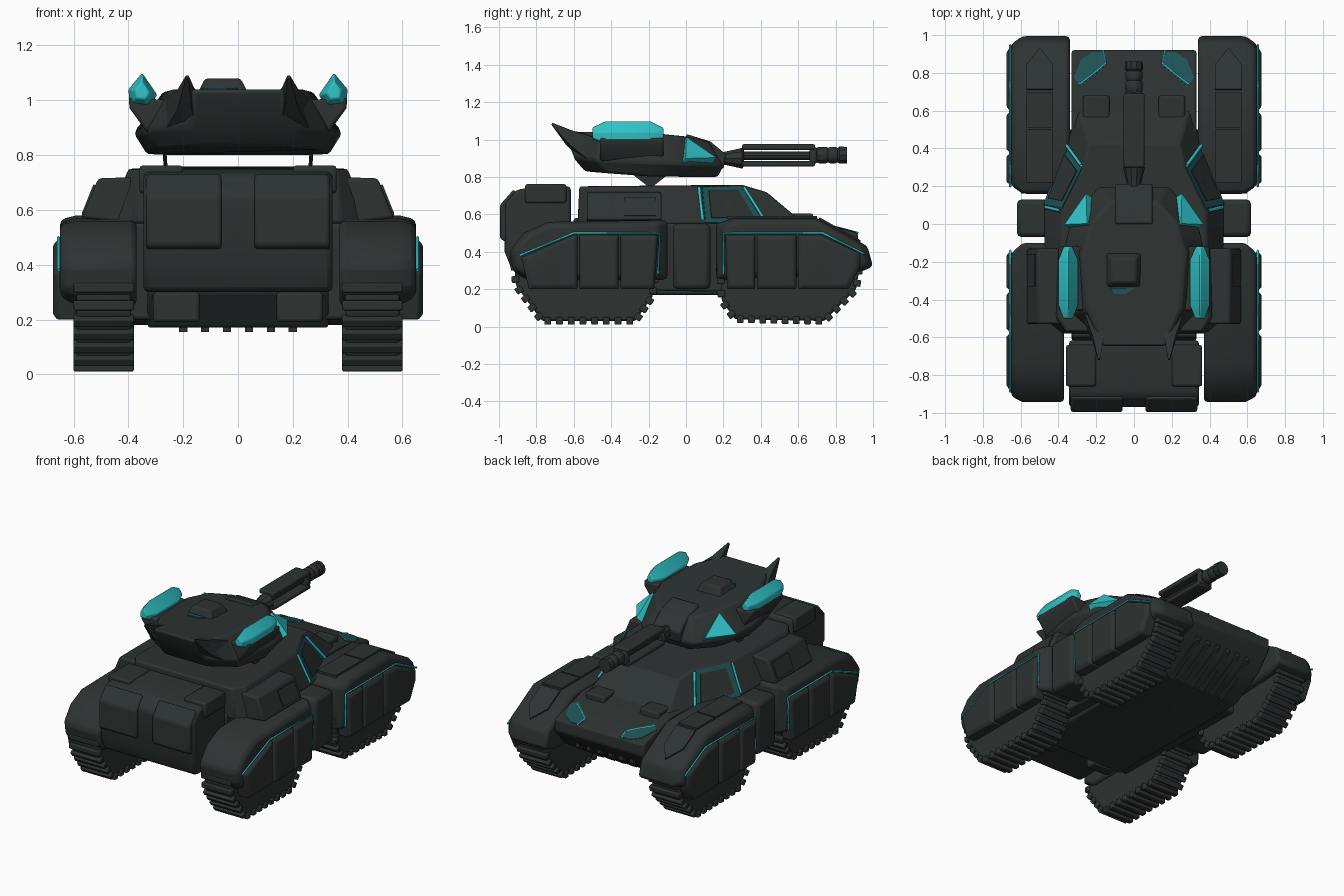
import bpy, bmesh, math
from mathutils import Vector, Matrix

cube = bpy.data.objects.get("Cube")
if cube:
    bpy.data.objects.remove(cube, do_unlink=True)


def material(name, rgb):
    m = bpy.data.materials.new(name)
    m.use_nodes = True
    m.diffuse_color = (*rgb, 1)
    m.node_tree.nodes["Principled BSDF"].inputs["Base Color"].default_value = (*rgb, 1)
    return m


DARK = material("dark armour", (0.026, 0.033, 0.032))
CYAN = material("bright cyan", (0.03, 0.55, 0.58))
TEAL = material("dim teal", (0.014, 0.085, 0.09))
made = []


def finish(name, bm, mat, mirror, bevel):
    bmesh.ops.recalc_face_normals(bm, faces=bm.faces)
    mesh = bpy.data.meshes.new(name)
    bm.to_mesh(mesh)
    bm.free()
    mesh.materials.append(mat)
    ob = bpy.data.objects.new(name, mesh)
    bpy.context.collection.objects.link(ob)
    if mirror:
        ob.modifiers.new("Mirror", "MIRROR").use_mirror_merge = False
    if bevel:
        b = ob.modifiers.new("Bevel", "BEVEL")
        b.width, b.segments, b.limit_method = bevel, 2, "ANGLE"
    made.append(ob)
    return ob


def loft(name, rings, mat=DARK, mirror=False, bevel=0.012):
    """Skin a list of equal-length point rings and cap both ends."""
    bm = bmesh.new()
    vs = [[bm.verts.new(p) for p in r] for r in rings]
    for a, b in zip(vs, vs[1:]):
        for i in range(len(a)):
            j = (i + 1) % len(a)
            bm.faces.new((a[i], a[j], b[j], b[i]))
    bm.faces.new(vs[0])
    bm.faces.new(vs[-1])
    return finish(name, bm, mat, mirror, bevel)


def side_ring(profile, x, scale=1.0):
    """Place a (y, z) profile at x, shrunk about its centre."""
    cy = sum(p[0] for p in profile) / len(profile)
    cz = sum(p[1] for p in profile) / len(profile)
    return [(x, cy + (y - cy) * scale, cz + (z - cz) * scale) for y, z in profile]


def prism(name, profile, x0, x1, **kw):
    return loft(name, [side_ring(profile, x0), side_ring(profile, x1)], **kw)


def box(name, x0, x1, y0, y1, z0, z1, **kw):
    return prism(name, [(y0, z0), (y1, z0), (y1, z1), (y0, z1)], x0, x1, **kw)


def plate(name, pts, mat=DARK, t=0.008, sink=0.004, mirror=True, bevel=0):
    """Flat plate on a surface, raised outward from the model's core."""
    pts = [Vector(p) for p in pts]
    n = (pts[1] - pts[0]).cross(pts[2] - pts[0]).normalized()
    if n.dot(sum(pts, Vector()) / len(pts) - Vector((0, 0, 0.4))) < 0:
        n = -n
    return loft(name, [[p - n * sink for p in pts], [p + n * t for p in pts]], mat, mirror, bevel)


def stroke(name, pts, width=0.006):
    """Thin glowing line along a path, mirrored to the other side."""
    cu = bpy.data.curves.new(name, "CURVE")
    cu.dimensions, cu.bevel_depth, cu.bevel_resolution = "3D", width, 0
    sp = cu.splines.new("POLY")
    sp.points.add(len(pts) - 1)
    for p, co in zip(sp.points, pts):
        p.co = (*co, 1)
    cu.materials.append(CYAN)
    ob = bpy.data.objects.new(name, cu)
    bpy.context.collection.objects.link(ob)
    ob.modifiers.new("Mirror", "MIRROR").use_mirror_merge = False


def both(half):
    return half + [(-x, y, z) for x, y, z in reversed(half)]


# Hull, nose and ribs
prism("hull", [(-0.62, 0.3), (-0.52, 0.17), (0.6, 0.17), (0.82, 0.3), (0.92, 0.42),
               (0.92, 0.5), (0.62, 0.58), (-0.6, 0.58)], -0.33, 0.33)
prism("hull_side", [(-0.55, 0.2), (0.5, 0.18), (0.5, 0.55), (-0.55, 0.55)], 0.3, 0.41, mirror=True)
box("mid_block", 0.38, 0.62, -0.07, 0.13, 0.2, 0.55, mirror=True, bevel=0.025)
for i in range(6):
    x = -0.2 + i * 0.08
    prism("nose_rib", [(0.6, 0.155), (0.86, 0.32), (0.86, 0.36), (0.6, 0.2)], x - 0.015, x + 0.015, bevel=0)

# Cabin
loft("cabin", [both([(0.3, 0.62, 0.56), (0.36, 0.42, 0.55), (0.48, 0.1, 0.55), (0.48, -0.5, 0.55), (0.38, -0.58, 0.55)]),
               both([(0.24, 0.43, 0.72), (0.27, 0.3, 0.75), (0.38, 0.08, 0.75), (0.4, -0.5, 0.75), (0.36, -0.57, 0.75)])])
w = [Vector(p) for p in [(0.48, 0.1, 0.55), (0.36, 0.42, 0.55), (0.27, 0.3, 0.75), (0.38, 0.08, 0.75)]]
mid = sum(w, Vector()) / 4
plate("window_frame", [mid + (p - mid) * 0.96 for p in w], TEAL, t=0.004)
plate("window_pane", [mid + (p - mid) * 0.72 for p in w], DARK, t=0.009)
stroke("window_front_light", [(0.36, 0.42, 0.57), (0.28, 0.31, 0.745)], 0.009)
stroke("window_rear_light", [(0.47, 0.09, 0.57), (0.39, 0.07, 0.745)], 0.009)

# Side boxes above the rear tracks
section = [(0.37, 0.72), (0.51, 0.715), (0.57, 0.57), (0.4, 0.55)]
loft("side_box", [[(x, y, z) for x, z in section] for y in (-0.53, -0.13)], mirror=True)
plate("side_hatch", [(0.52, -0.33, 0.69), (0.52, -0.16, 0.69), (0.56, -0.16, 0.59), (0.56, -0.33, 0.59)], t=0.008)

# Rear engine box
prism("engine_box", [(-0.615, 0.3), (-0.93, 0.3), (-0.97, 0.4), (-0.97, 0.66), (-0.91, 0.73),
                     (-0.8, 0.75), (-0.615, 0.75)], -0.345, 0.345, bevel=0.02)
prism("engine_plate", [(-0.94, 0.44), (-0.995, 0.47), (-0.995, 0.65), (-0.92, 0.735), (-0.9, 0.7)],
      0.06, 0.335, mirror=True)
box("engine_top_pad", 0.2, 0.36, -0.86, -0.64, 0.66, 0.762, mirror=True)
box("rear_skirt", 0.14, 0.31, -0.63, -0.55, 0.19, 0.3, mirror=True)

# Track pods
PODS = {
    "rear": dict(
        inner=0.37,
        fender=[(-0.93, 0.3), (-0.945, 0.4), (-0.87, 0.5), (-0.74, 0.56), (-0.1, 0.57), (-0.1, 0.25), (-0.85, 0.25)],
        track=[(-0.92, 0.35), (-0.91, 0.22), (-0.77, 0.03), (-0.27, 0.03), (-0.18, 0.16), (-0.15, 0.35)],
        panels=[[(-0.88, 0.37), (-0.6, 0.49), (-0.58, 0.49), (-0.58, 0.2), (-0.84, 0.2)],
                [(-0.57, 0.49), (-0.36, 0.49), (-0.36, 0.2), (-0.57, 0.2)],
                [(-0.35, 0.49), (-0.15, 0.49), (-0.17, 0.2), (-0.35, 0.2)]],
        line=[(-0.89, 0.38), (-0.6, 0.5), (-0.14, 0.5), (-0.15, 0.28)]),
    "front": dict(
        inner=0.34,
        fender=[(0.16, 0.25), (0.16, 0.55), (0.25, 0.58), (0.7, 0.58), (0.97, 0.43), (1.0, 0.32), (0.9, 0.28)],
        track=[(0.18, 0.35), (0.19, 0.14), (0.26, 0.04), (0.74, 0.03), (0.91, 0.2), (0.93, 0.33)],
        panels=[[(0.21, 0.49), (0.37, 0.49), (0.37, 0.2), (0.22, 0.2)],
                [(0.38, 0.49), (0.59, 0.49), (0.59, 0.2), (0.38, 0.2)],
                [(0.6, 0.49), (0.72, 0.49), (0.93, 0.39), (0.93, 0.32), (0.87, 0.2), (0.6, 0.2)]],
        line=[(0.2, 0.28), (0.2, 0.5), (0.73, 0.5), (0.95, 0.39)]),
}
for where, pod in PODS.items():
    f = pod["fender"]
    loft(where + "_fender", [side_ring(f, pod["inner"]), side_ring(f, 0.59), side_ring(f, 0.65, 0.9)],
         mirror=True, bevel=0.02)
    prism(where + "_track", pod["track"], 0.39, 0.59, mirror=True)
    for p in pod["panels"]:
        loft(where + "_skirt_panel", [side_ring(p, 0.59), side_ring(p, 0.66), side_ring(p, 0.675, 0.86)],
             mirror=True, bevel=0.006)
    stroke(where + "_skirt_light", [(0.655, y, z) for y, z in pod["line"]])
    # Tread lugs spaced along the running surface
    bm = bmesh.new()
    for (y0, z0), (y1, z1) in zip(pod["track"], pod["track"][1:]):
        a, b = Vector((0.49, y0, z0)), Vector((0.49, y1, z1))
        n = max(1, round((b - a).length / 0.062))
        for i in range(n):
            m = (Matrix.Translation(a.lerp(b, (i + 0.5) / n))
                 @ Matrix.Rotation(math.atan2(z1 - z0, y1 - y0), 4, "X")
                 @ Matrix.Diagonal((0.22, 0.036, 0.04, 1)))
            bmesh.ops.create_cube(bm, size=1, matrix=m)
    finish(where + "_tread_lugs", bm, DARK, True, 0.006)

# Raised plates on fenders and front deck
for y0, y1, tip in ((0.22, 0.5, 0.22), (0.51, 0.7, 0.7)):
    plate("fender_plate", [(0.43, y0, 0.58), (0.57, y0, 0.58), (0.57, y1, 0.58), (0.43, y1, 0.58)], t=0.012)
plate("fender_tip_plate", [(0.43, 0.71, 0.575), (0.57, 0.71, 0.575), (0.57, 0.84, 0.502),
                           (0.5, 0.93, 0.452), (0.43, 0.84, 0.502)], t=0.01)
box("deck_pad", 0.13, 0.27, 0.46, 0.68, 0.5, 0.605, mirror=True)


def nose(x, y):
    return (x, y, 0.58 - (y - 0.62) * 0.267)


plate("nose_patch", [nose(0.15, 0.91), nose(0.15, 0.84), nose(0.28, 0.73), nose(0.32, 0.77),
                     nose(0.28, 0.87), nose(0.22, 0.91)], TEAL, t=0.003)
stroke("nose_light", [nose(0.165, 0.92), nose(0.15, 0.85), nose(0.21, 0.8), nose(0.29, 0.74)])

# Turret
loft("turret", [
    both([(0.14, 0.17, 0.8), (0.26, 0.05, 0.8), (0.33, -0.2, 0.8), (0.3, -0.42, 0.82), (0.15, -0.54, 0.83)]),
    both([(0.19, 0.2, 0.86), (0.34, 0.02, 0.87), (0.38, -0.16, 0.88), (0.33, -0.48, 0.89), (0.17, -0.6, 0.9)]),
    both([(0.12, 0.12, 0.99), (0.22, 0.01, 1.02), (0.27, -0.15, 1.035), (0.25, -0.45, 1.04), (0.17, -0.65, 1.04)])],
    bevel=0.015)
loft("turret_horn", [[(0.13, -0.45, 1.02), (0.27, -0.45, 1.0), (0.26, -0.53, 0.9), (0.15, -0.57, 0.9)],
                     [(0.16, -0.6, 1.045), (0.22, -0.59, 1.04), (0.22, -0.62, 0.97), (0.17, -0.64, 0.97)],
                     [(0.18, -0.715, 1.09), (0.19, -0.715, 1.09), (0.19, -0.72, 1.08), (0.18, -0.72, 1.08)]],
     mirror=True, bevel=0)
loft("roof_hatch", [[(x, y, 1.02) for x, y in ((-0.15, -0.34), (0.04, -0.34), (0.04, -0.15), (-0.15, -0.15))],
                    [(x, y, 1.08) for x, y in ((-0.12, -0.31), (0.01, -0.31), (0.01, -0.18), (-0.12, -0.18))]])
plate("roof_patch", [(-0.13, -0.34, 1.04), (0.0, -0.34, 1.04), (-0.04, -0.37, 1.04), (-0.11, -0.37, 1.04)],
      TEAL, t=0.004, mirror=False)
plate("turret_neck", [(0.265, -0.28, 0.81), (0.265, -0.1, 0.81), (0.26, -0.19, 0.74)], t=0.01)
prism("gun_shroud", [(0.0, 0.95), (0.2, 0.84), (0.215, 0.92), (0.13, 0.99), (0.0, 1.03)], -0.1, 0.1)

# Turret lights
plate("front_light", [(0.25, 0.16, 0.9), (0.365, -0.005, 0.895), (0.245, 0.0, 1.01)], CYAN, t=0.006, sink=0.05)
section = [(0.35, 1.1), (0.4, 1.04), (0.395, 0.98), (0.325, 0.97), (0.295, 1.02)]
loft("side_light", [[(0.35 + (x - 0.35) * s, y, 1.035 + (z - 1.035) * s) for x, z in section]
                    for y, s in ((-0.5, 0.5), (-0.43, 1), (-0.19, 1), (-0.12, 0.45))],
     CYAN, mirror=True, bevel=0.006)
section = [(0.24, 1.0), (0.4, 1.01), (0.395, 0.97), (0.33, 0.88)]
loft("light_mount", [[(x, y, z) for x, z in section] for y in (-0.46, -0.12)], mirror=True)

# Gun


def tube(name, steps, z, sides=10):
    loft(name, [[(r * math.cos(math.tau * i / sides), y, z + r * math.sin(math.tau * i / sides))
                 for i in range(sides)] for y, r in steps], bevel=0)


tube("gun_base", [(0.15, 0.035), (0.2, 0.035), (0.3, 0.058), (0.31, 0.045)], 0.9)
tube("gun_barrel", [(0.28, 0.024), (0.72, 0.024)], 0.914)
box("gun_top_rail", -0.055, 0.055, 0.3, 0.69, 0.945, 0.975, bevel=0.008)
box("gun_bottom_rail", -0.055, 0.055, 0.3, 0.69, 0.857, 0.884, bevel=0.008)
box("gun_collar", -0.05, 0.05, 0.66, 0.7, 0.87, 0.96)
tube("muzzle", [(0.69, 0.036), (0.71, 0.046), (0.75, 0.046), (0.76, 0.04), (0.77, 0.046), (0.8, 0.046),
                (0.81, 0.04), (0.82, 0.048), (0.86, 0.046)], 0.917)

# Smooth shading with sharp edges kept
bpy.ops.object.select_all(action="DESELECT")
for ob in made:
    ob.select_set(True)
bpy.context.view_layer.objects.active = made[0]
bpy.ops.object.shade_smooth_by_angle(angle=math.radians(32))
